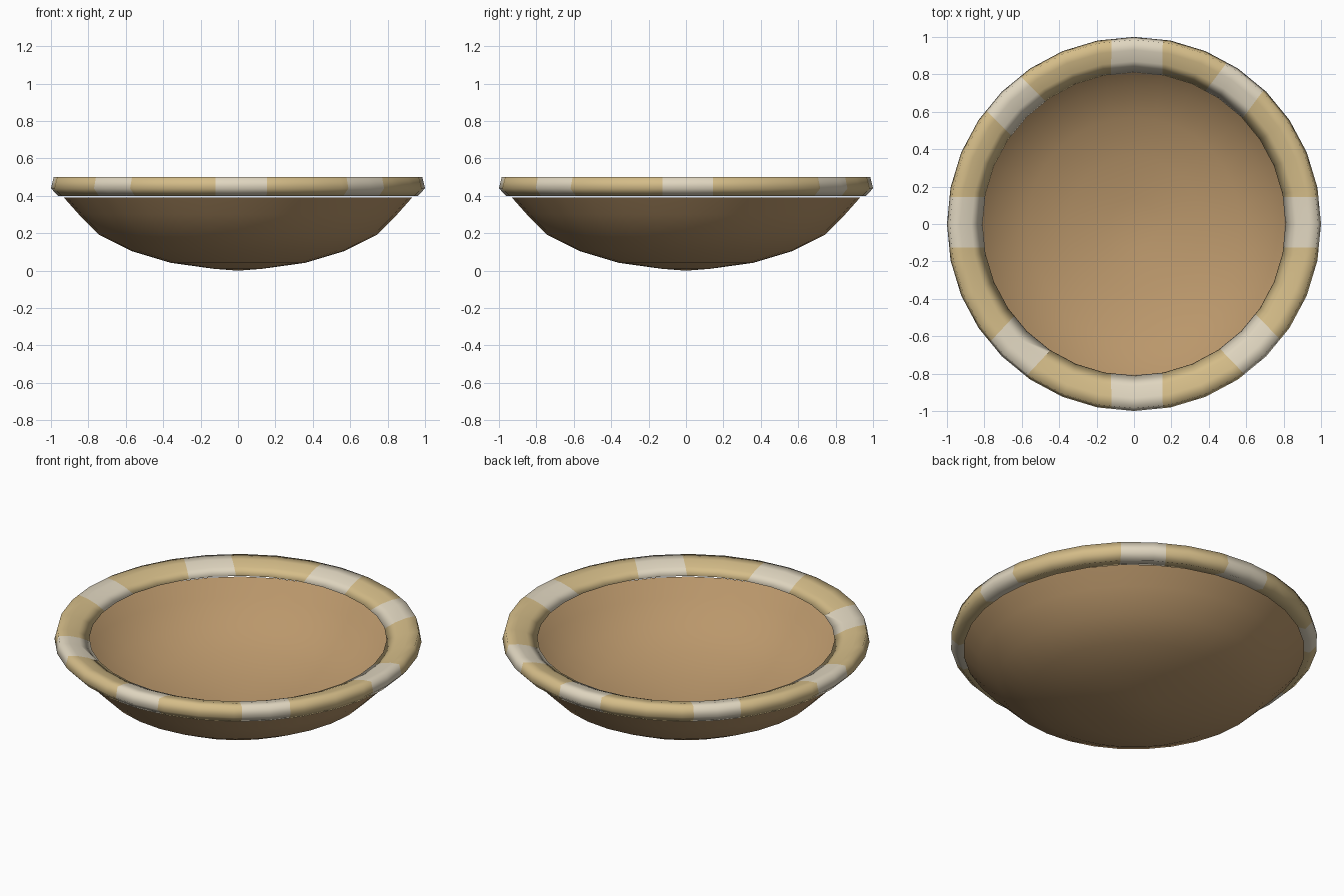
import bpy, bmesh, math
from mathutils import Vector

if "Cube" in bpy.data.objects:
    bpy.data.objects.remove(bpy.data.objects["Cube"])

SEG = 32


def material(name, srgb):
    lin = [((c / 255 + 0.055) / 1.055) ** 2.4 for c in srgb]
    m = bpy.data.materials.new(name)
    m.diffuse_color = (*lin, 1)
    m.use_nodes = True
    m.node_tree.nodes["Principled BSDF"].inputs["Base Color"].default_value = m.diffuse_color
    return m


def lathe(profile, closed):
    """Spin an (r, z) profile around the z axis."""
    bm = bmesh.new()
    rings = []
    for r, z in profile:
        if r == 0:
            rings.append([bm.verts.new((0, 0, z))] * SEG)
        else:
            rings.append([bm.verts.new((r * math.cos(2 * math.pi * i / SEG),
                                        r * math.sin(2 * math.pi * i / SEG), z))
                          for i in range(SEG)])
    n = len(rings)
    for k in range(n if closed else n - 1):
        a, b = rings[k], rings[(k + 1) % n]
        for i in range(SEG):
            j = (i + 1) % SEG
            quad = list(dict.fromkeys((a[i], a[j], b[j], b[i])))
            bm.faces.new(quad)
    bmesh.ops.recalc_face_normals(bm, faces=bm.faces)
    return bm


def finish(bm, name, mats):
    for f in bm.faces:
        f.smooth = True
    me = bpy.data.meshes.new(name)
    bm.to_mesh(me)
    bm.free()
    for m in mats:
        me.materials.append(m)
    ob = bpy.data.objects.new(name, me)
    bpy.context.collection.objects.link(ob)
    return ob


tan = material("tan_clay", (186, 151, 107))
gold = material("pale_gold", (212, 188, 136))
cream = material("cream", (224, 214, 192))

# Bowl: shallow open dish
bowl = lathe([(0, 0), (0.13, 0.01), (0.36, 0.042), (0.57, 0.105),
              (0.74, 0.19), (0.85, 0.3), (0.93, 0.39)], False)
if sum(f.normal.z for f in bowl.faces) > 0:
    bmesh.ops.reverse_faces(bowl, faces=bowl.faces)
finish(bowl, "bowl", [tan])

# Rim: ring sloping inward, floating just above the bowl edge
rim = lathe([(0.81, 0.45), (0.87, 0.478), (0.93, 0.495), (0.985, 0.5),
             (1.0, 0.44), (0.96, 0.398), (0.88, 0.425)], True)

# Cream bands: parallel strips cut across the rim
bands = [(0.6, 0.135), (53, 0.123), (89, 0.137), (135, 0.13),
         (179.4, 0.135), (227, 0.133), (271, 0.137), (314, 0.133)]
for deg, half in bands:
    a = math.radians(deg)
    u = Vector((math.cos(a), math.sin(a), 0))
    v = Vector((-u.y, u.x, 0))
    for s in (-half, half):
        faces = [f for f in rim.faces if f.calc_center_median().dot(u) > 0.6]
        geom = list({e for f in faces for e in f.edges}) + \
            list({w for f in faces for w in f.verts}) + faces
        bmesh.ops.bisect_plane(rim, geom=geom, dist=1e-5,
                               plane_co=v * s, plane_no=v)
    for f in rim.faces:
        c = f.calc_center_median()
        if c.dot(u) > 0.6 and abs(c.dot(v)) < half:
            f.material_index = 1
finish(rim, "rim", [gold, cream])
